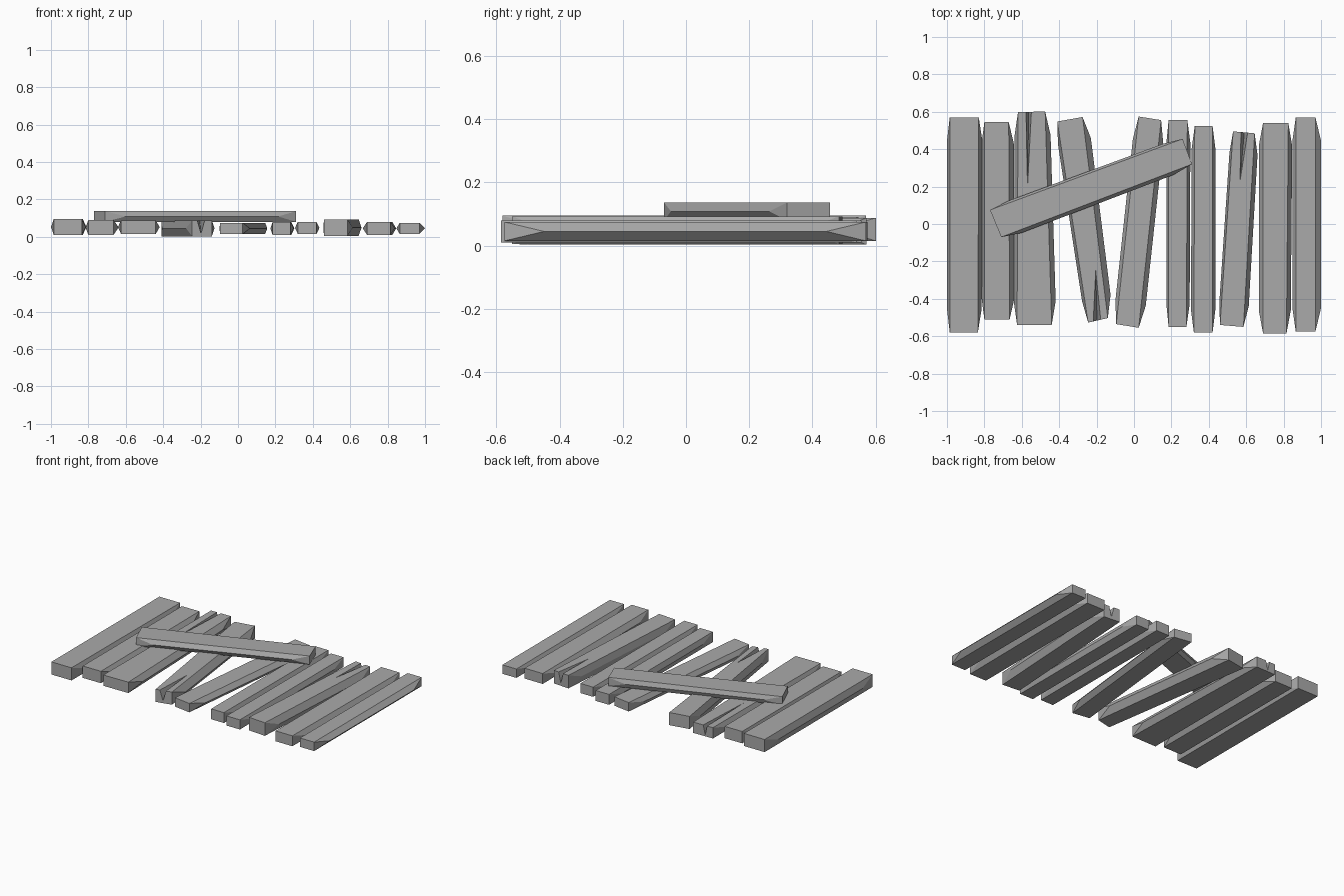
import bpy
import bmesh
from mathutils import Vector

default = bpy.data.objects.get("Cube")
if default:
    bpy.data.objects.remove(default)

wood = bpy.data.materials.new("weathered_grey")
wood.use_nodes = True
GREY = (0.40, 0.40, 0.40, 1)
wood.diffuse_color = GREY
wood.node_tree.nodes["Principled BSDF"].inputs["Base Color"].default_value = GREY


def make_object(name, points, faces):
    bm = bmesh.new()
    verts = [bm.verts.new(p) for p in points]
    for face in faces:
        bm.faces.new([verts[i] for i in face])
    bmesh.ops.recalc_face_normals(bm, faces=bm.faces[:])
    mesh = bpy.data.meshes.new(name)
    bm.to_mesh(mesh)
    bm.free()
    mesh.materials.append(wood)
    obj = bpy.data.objects.new(name, mesh)
    bpy.context.collection.objects.link(obj)
    return obj


def plank(name, corners, z, bulge, inset=0.11):
    """Board with square ends whose long sides swell into a ridge.
    corners: front left, front right, back right, back left."""
    fl, fr, br, bl = [Vector(c) for c in corners]
    low, high = z
    points = [(*c, h) for h in (low, high) for c in (fl, fr, br, bl)]
    across = (fr - fl + br - bl).normalized()
    for front, back, push in ((fl, bl, -bulge[0]), (fr, br, bulge[1])):
        for t in (inset, 1 - inset):
            points.append((*(front.lerp(back, t) + across * push), (low + high) / 2))
    faces = [(0, 1, 2, 3), (4, 5, 6, 7), (0, 1, 5, 4), (2, 3, 7, 6)]
    for f, b, rf, rb in ((0, 3, 8, 9), (1, 2, 10, 11)):
        faces += [(f, b, rb, rf), (f + 4, b + 4, rb, rf), (f, f + 4, rf), (b, b + 4, rb)]
    return make_object(name, points, faces)


def split(board, left, right, end, tip, top, bottom):
    """Cut a tapering crack into one end of a board."""
    out = 0.03 if end > 0 else -0.03
    points = [(left, end + out, top + 0.01), (right, end + out, top + 0.01),
              ((left + right) / 2, end + out, bottom), (*tip, top + 0.005)]
    cutter = make_object("crack_cutter", points,
                         [(0, 1, 2), (0, 1, 3), (1, 2, 3), (2, 0, 3)])
    cutter.hide_render = True
    mod = board.modifiers.new("crack", 'BOOLEAN')
    mod.operation = 'DIFFERENCE'
    mod.solver = 'EXACT'
    mod.object = cutter
    bpy.context.view_layer.objects.active = board
    bpy.ops.object.modifier_apply(modifier=mod.name)
    bpy.data.objects.remove(cutter)


# Upright boards: front span, back span, front y, back y, heights, side swell
boards = [
    ((-.985, -.835), (-.985, -.83), -.58, .57, (.01, .095), (.015, .02)),
    ((-.80, -.665), (-.80, -.67), -.51, .545, (.01, .09), (.015, .027)),
    ((-.625, -.44), (-.62, -.475), -.54, .6, (.015, .088), (.018, .025)),
    ((-.245, -.14), (-.41, -.275), -.515, .56, (.003, .088), (.015, .03)),
    ((-.095, .025), (.025, .145), -.545, .565, (.015, .075), (.018, .025)),
    ((.185, .28), (.185, .285), -.55, .555, (.01, .08), (.012, .017)),
    ((.32, .42), (.325, .42), -.58, .525, (.015, .08), (.016, .015)),
    ((.46, .585), (.53, .645), -.545, .49, (.005, .093), (.012, .022)),
    ((.69, .815), (.69, .825), -.585, .54, (.01, .08), (.023, .022)),
    ((.865, .97), (.865, .97), -.575, .57, (.015, .075), (.018, .03)),
]
made = []
for i, (front, back, y0, y1, z, bulge) in enumerate(boards, 1):
    skew = (back[0] - front[0] + back[1] - front[1]) * 0.04
    corners = [(front[0], y0 + skew), (front[1], y0 - skew),
               (back[1], y1 - skew), (back[0], y1 + skew)]
    made.append(plank(f"upright_board_{i}", corners, z, bulge))

# Cracked ends
split(made[2], -.58, -.545, .6, (-.57, .16), .088, .02)
split(made[3], -.222, -.172, -.515, (-.205, -.23), .088, .01)
split(made[7], .57, .615, .49, (.565, .21), .093, .015)

# Diagonal brace nailed across the top
plank("diagonal_brace", [(-.77, .075), (-.71, -.07), (.31, .32), (.26, .455)],
      (.08, .137), (.012, .018), 0.1)
